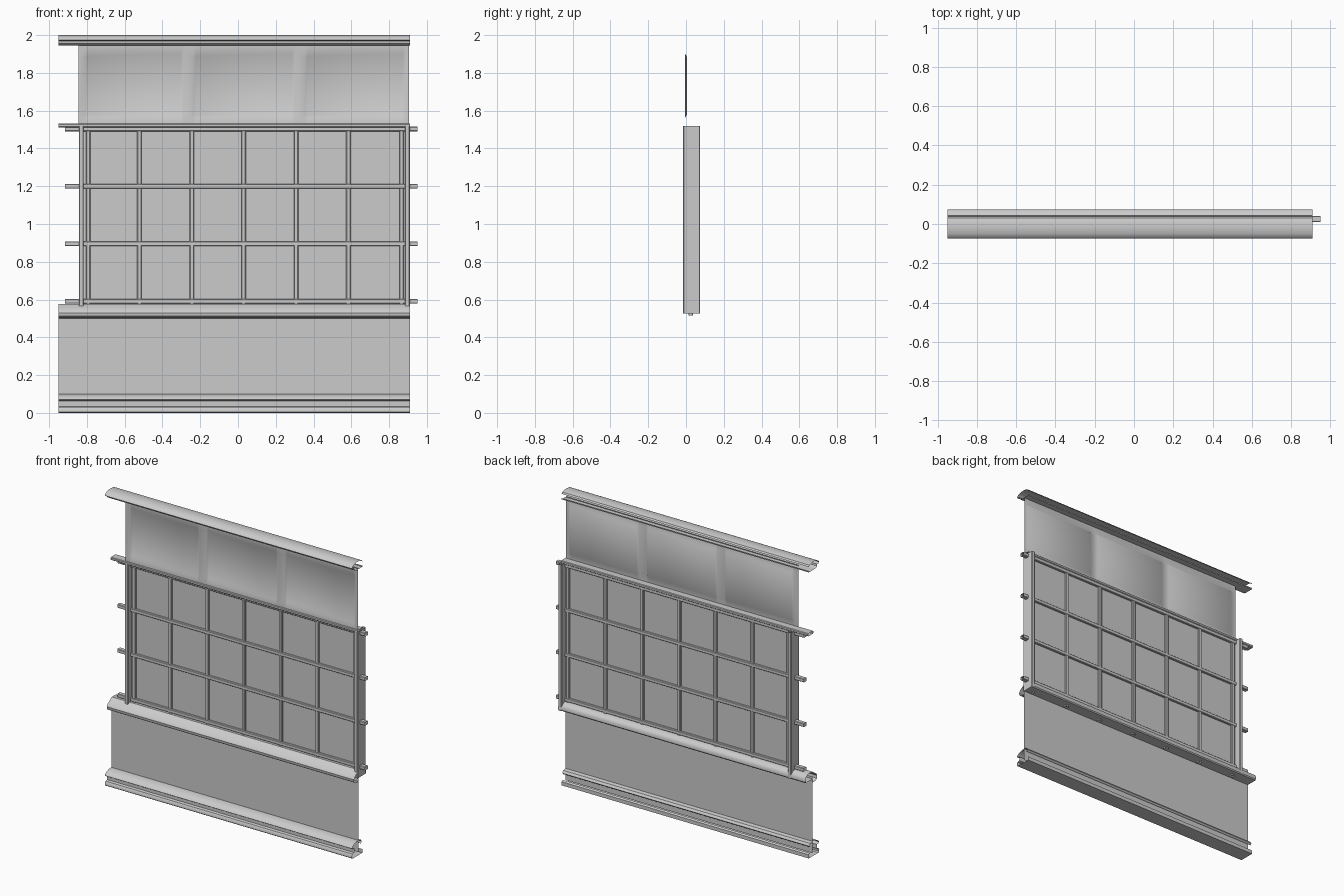
import bpy, bmesh, math

if "Cube" in bpy.data.objects:
    bpy.data.objects.remove(bpy.data.objects["Cube"])

X0, X1 = -0.95, 0.91


def finish(bm, name, angle=35):
    me = bpy.data.meshes.new(name)
    bmesh.ops.recalc_face_normals(bm, faces=bm.faces)
    bm.to_mesh(me)
    bm.free()
    ob = bpy.data.objects.new(name, me)
    bpy.context.collection.objects.link(ob)
    bpy.ops.object.select_all(action='DESELECT')
    ob.select_set(True)
    bpy.context.view_layer.objects.active = ob
    bpy.ops.object.shade_smooth_by_angle(angle=math.radians(angle))
    return ob


def sweep(name, profile, a, b, axis='x', closed=False):
    """Open-ended sheet: profile (y,z) swept along x, or (x,y) swept along z."""
    bm = bmesh.new()
    put = (lambda p, t: (t, p[0], p[1])) if axis == 'x' else (lambda p, t: (p[0], p[1], t))
    rows = [[bm.verts.new(put(p, t)) for p in profile] for t in (a, b)]
    n = len(profile)
    for i in range(n if closed else n - 1):
        j = (i + 1) % n
        bm.faces.new((rows[0][i], rows[0][j], rows[1][j], rows[1][i]))
    return finish(bm, name)


def rect(u0, u1, v0, v1, c=0.0):
    if not c:
        return [(u0, v0), (u1, v0), (u1, v1), (u0, v1)]
    return [(u0 + c, v0), (u1 - c, v0), (u1, v0 + c), (u1, v1 - c),
            (u1 - c, v1), (u0 + c, v1), (u0, v1 - c), (u0, v0 + c)]


def sheet(name, x0, x1, z0, z1, y):
    return sweep(name, [(y, z0), (y, z1)], x0, x1)


# top cornice, a rounded channel open at the back
sweep("top_cornice", [(0.037, 1.982), (0.03, 1.992), (0.01, 1.998), (-0.02, 2.0),
                      (-0.05, 1.995), (-0.068, 1.985), (-0.075, 1.974), (-0.066, 1.968),
                      (-0.052, 1.968), (-0.05, 1.956), (-0.042, 1.949), (-0.025, 1.945),
                      (0.037, 1.945), (0.037, 1.953)], X0, X1)

# lower wall and base moulding
sheet("lower_wall", X0, X1, 0.02, 0.54, -0.005)
sweep("base_moulding", [(-0.005, 0.1), (-0.03, 0.098), (-0.055, 0.09), (-0.07, 0.078),
                        (-0.075, 0.07), (-0.066, 0.064), (-0.05, 0.062), (-0.05, 0.034),
                        (-0.068, 0.03), (-0.075, 0.02), (-0.075, 0.006), (-0.068, 0.0),
                        (0.037, 0.0), (0.037, 0.025), (0.025, 0.032)], X0, X1)
sweep("base_back_lip", [(-0.005, 0.1), (0.02, 0.095), (0.03, 0.08), (0.02, 0.07)], X0, X1)

# sill between wall and lattice
sweep("sill", [(-0.005, 0.525), (0.07, 0.525), (0.075, 0.532), (0.075, 0.55), (0.066, 0.565),
               (0.045, 0.576), (0.0, 0.577), (-0.02, 0.562), (-0.042, 0.548),
               (-0.053, 0.53), (-0.05, 0.512), (-0.035, 0.502), (-0.005, 0.5)], X0, X1)

# top rail above the lattice
sweep("lattice_top_rail", rect(-0.012, 0.045, 1.512, 1.531, 0.004), X0, X1, closed=True)

# lattice backing pane
sheet("lattice_pane", -0.84, 0.905, 0.56, 1.53, 0.025)

# horizontal bars
for i, z in enumerate((0.592, 0.896, 1.2, 1.503)):
    sweep(f"horizontal_bar_{i}", rect(0.01, 0.04, z - 0.012, z + 0.012, 0.003),
          -0.915, 0.95, closed=True)

# vertical bars
for i, x in enumerate((-0.793, -0.522, -0.244, 0.03, 0.308, 0.584, 0.866)):
    sweep(f"vertical_bar_{i}", rect(x - 0.012, x + 0.012, 0.012, 0.038, 0.004),
          0.515, 1.515, 'z', closed=True)

# end posts with stepped sides
for side, x in (("left", -0.843), ("right", 0.884)):
    sweep(f"{side}_post", rect(x, x + 0.026, -0.015, 0.075, 0.004), 0.525, 1.52, 'z', closed=True)

# upper panel with three recessed fields
xs, fields = [-0.845], []
for a, b in ((-0.81, -0.29), (-0.235, 0.3), (0.355, 0.885)):
    fields.append((a + 0.012, b - 0.012))
    xs += [a, a + 0.012, b - 0.012, b]
xs.append(0.905)
zs = [1.52, 1.565, 1.577, 1.888, 1.9, 1.95]
bm = bmesh.new()
grid = []
for x in xs:
    col = []
    for z in zs:
        sunk = 1.576 < z < 1.889 and any(a - 1e-4 < x < b + 1e-4 for a, b in fields)
        col.append(bm.verts.new((x, 0.004 if sunk else -0.004, z)))
    grid.append(col)
for i in range(len(xs) - 1):
    for j in range(len(zs) - 1):
        bm.faces.new((grid[i][j], grid[i + 1][j], grid[i + 1][j + 1], grid[i][j + 1]))
finish(bm, "upper_panel", 60)
